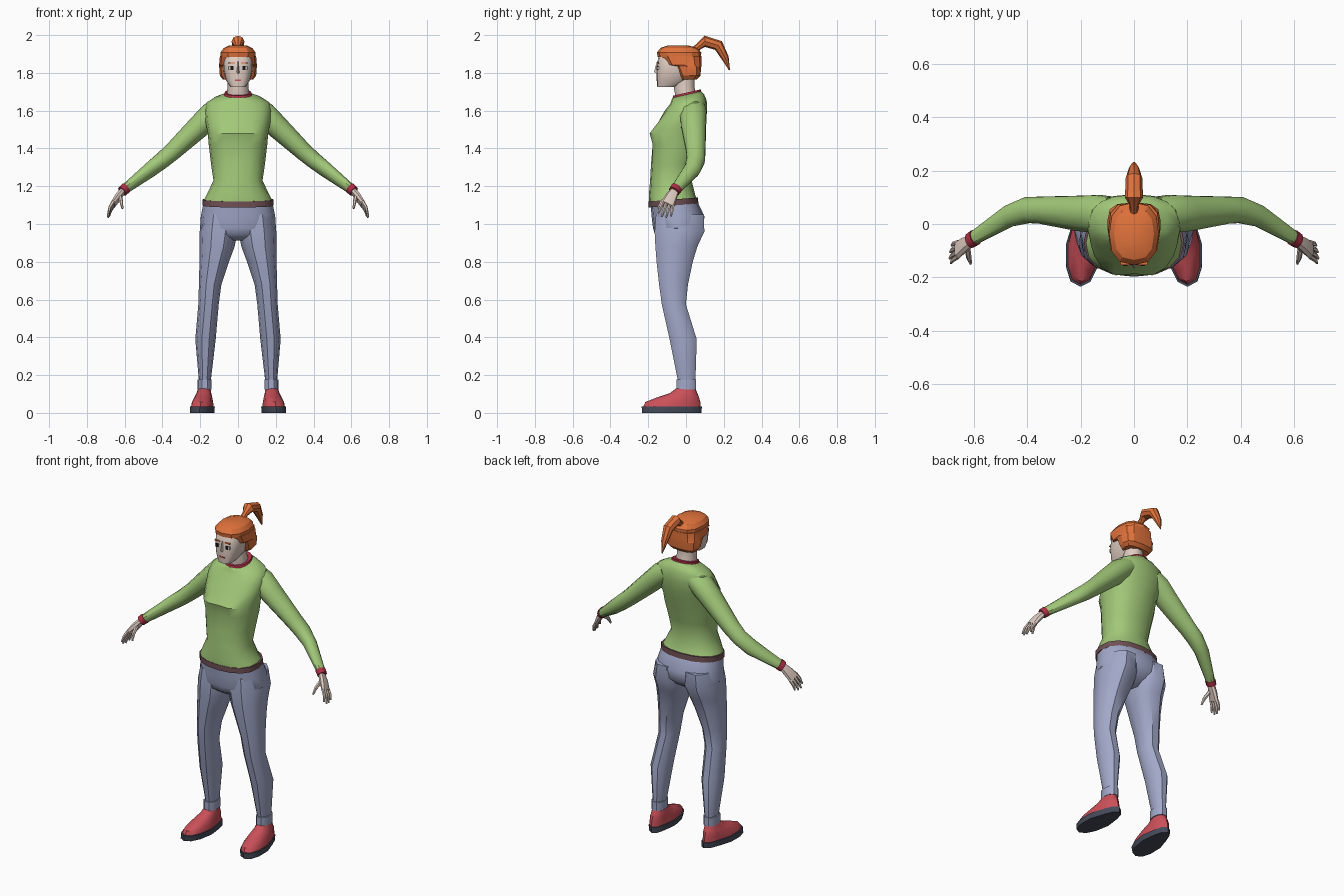
import bpy, bmesh, math
from mathutils import Vector

X = Vector((1, 0, 0))


def mat(name, r, g, b):
    m = bpy.data.materials.new(name)
    m.diffuse_color = (r, g, b, 1)
    return m


GREEN = mat("green", 0.36, 0.58, 0.19)
DENIM = mat("denim", 0.36, 0.39, 0.58)
HAIR = mat("orange", 0.75, 0.17, 0.045)
SKIN = mat("skin", 0.75, 0.61, 0.54)
RED = mat("red", 0.6, 0.08, 0.10)
TRIM = mat("trim", 0.42, 0.03, 0.06)
HEM = mat("brown", 0.16, 0.08, 0.09)
SOLE = mat("sole", 0.06, 0.07, 0.10)
BLACK = mat("black", 0.01, 0.01, 0.01)
WHITE = mat("white", 0.85, 0.85, 0.85)


def finish(name, bm, material, mirror, angle=40):
    bmesh.ops.recalc_face_normals(bm, faces=bm.faces)
    me = bpy.data.meshes.new(name)
    bm.to_mesh(me)
    bm.free()
    me.materials.append(material)
    me.shade_smooth()
    me.set_sharp_from_angle(angle=math.radians(angle))
    ob = bpy.data.objects.new(name, me)
    bpy.context.collection.objects.link(ob)
    if mirror:
        mod = ob.modifiers.new("mirror", 'MIRROR')
        mod.use_mirror_merge = False
    return ob


def ring(c, rx, ry, d, n, p):
    """Superellipse section at c, facing along d."""
    v = d.cross(X).normalized()
    u = v.cross(d).normalized()
    out = []
    for i in range(n):
        a = 2 * math.pi * i / n
        s, k = math.sin(a), math.cos(a)
        s = math.copysign(abs(s) ** (2 / p), s) if abs(s) > 1e-6 else 0
        k = math.copysign(abs(k) ** (2 / p), k) if abs(k) > 1e-6 else 0
        out.append(c + u * rx * k + v * ry * s)
    return out


def loft(name, rings, material, mirror=False, angle=40):
    bm = bmesh.new()
    rows = [[bm.verts.new(co) for co in r] for r in rings]
    n = len(rows[0])
    for a, b in zip(rows, rows[1:]):
        for i in range(n):
            j = (i + 1) % n
            bm.faces.new((a[i], a[j], b[j], b[i]))
    bm.faces.new(rows[0])
    bm.faces.new(rows[-1])
    return finish(name, bm, material, mirror, angle)


def body(name, rows, material, n=16, p=2.3, mirror=False, angle=40):
    """Upright loft; rows are z, x min, x max, y front, y back, tilt."""
    rings = []
    for z, x0, x1, y0, y1, *t in rows:
        d = Vector((0, -(t[0] if t else 0), 1)).normalized()
        rings.append(ring(Vector(((x0 + x1) / 2, (y0 + y1) / 2, z)),
                          (x1 - x0) / 2, (y1 - y0) / 2, d, n, p))
    return loft(name, rings, material, mirror, angle)


def tube(name, path, material, n=8, mirror=False, p=2, angle=40):
    """Loft along a path; items are x, y, z, rx, ry."""
    pts = [Vector(q[:3]) for q in path]
    rings = []
    for i, q in enumerate(path):
        d = (pts[min(i + 1, len(pts) - 1)] - pts[max(i - 1, 0)]).normalized()
        rings.append(ring(pts[i], q[3], q[4], d, n, p))
    return loft(name, rings, material, mirror, angle)


def box(name, c, size, material, mirror=False):
    bm = bmesh.new()
    bmesh.ops.create_cube(bm, size=1)
    for v in bm.verts:
        v.co = Vector([c[i] + v.co[i] * size[i] for i in range(3)])
    return finish(name, bm, material, mirror)


# Sweater body, with a soft dip between the bust points
sweater = body("sweater", [
    (1.12, -.185, .185, -.195, .060, .05), (1.15, -.168, .168, -.197, .050),
    (1.23, -.130, .130, -.190, .030), (1.32, -.143, .143, -.185, .045),
    (1.42, -.155, .155, -.185, .075), (1.48, -.160, .160, -.202, .090),
    (1.54, -.172, .172, -.155, .105), (1.60, -.178, .178, -.112, .112),
    (1.645, -.165, .165, -.085, .110, .1), (1.668, -.125, .125, -.080, .098, .2),
    (1.685, -.074, .074, -.074, .082, .23)], GREEN)
for v in sweater.data.vertices:
    if abs(v.co.x) < .01 and v.co.y < -.1 and 1.4 < v.co.z < 1.56:
        v.co.y += .015
body("sweater_hem", [(1.098, -.188, .188, -.198, .066, .08),
                     (1.13, -.188, .188, -.198, .064, .08)], HEM)
body("collar", [(1.672, -.079, .079, -.076, .084, .23),
                (1.696, -.071, .071, -.070, .080, .23)], TRIM)

# Sleeves and wrist bands
tube("sleeve", [(.09, .035, 1.612, .060, .070), (.14, .038, 1.58, .066, .074),
                (.20, .040, 1.522, .062, .069), (.345, .052, 1.385, .048, .053),
                (.40, .052, 1.338, .045, .050), (.464, .032, 1.288, .039, .046),
                (.605, -.056, 1.18, .024, .028)], GREEN, 10, True)
tube("wrist_band", [(.594, -.050, 1.190, .029, .033),
                    (.614, -.063, 1.172, .027, .031)], TRIM, 10, True)

# Hands with four fingers and a thumb
tube("palm", [(.605, -.058, 1.18, .016, .022), (.635, -.078, 1.143, .018, .032),
              (.662, -.098, 1.103, .013, .038)], SKIN, 8, True, 2.5)
for i, length in enumerate((.85, 1, .95, .75)):
    o = (1.5 - i) * .019
    a = Vector((.658, -.095 - .9 * o, 1.11 + .4 * o))
    b = a + Vector((.032, -.022 - .3 * o, -.076)) * length
    m = a.lerp(b, .5) + Vector((.006, 0, 0))
    tube("finger", [(*a, .010, .010), (*m, .009, .009), (*b, .005, .005)],
         SKIN, 6, True)
tube("thumb", [(.626, -.080, 1.15, .012, .014), (.618, -.128, 1.118, .010, .011),
               (.612, -.148, 1.082, .005, .006)], SKIN, 6, True)

# Trousers: hips, legs, rolled cuffs
body("hips", [(1.115, -.182, .182, -.188, .062), (1.04, -.197, .197, -.182, .098),
              (.98, -.201, .201, -.175, .090), (.945, -.17, .17, -.165, .060),
              (.912, -.07, .07, -.12, .010)], DENIM)
body("trouser_leg", [
    (1.05, .01, .185, -.165, .100), (.96, .002, .203, -.172, .103),
    (.88, .018, .203, -.167, .065), (.80, .048, .204, -.160, .040),
    (.68, .088, .207, -.146, .014), (.575, .102, .210, -.131, .002),
    (.39, .118, .226, -.090, .060), (.17, .144, .207, -.045, .052)],
    DENIM, 10, 2.3, True)
body("trouser_cuff", [(.125, .139, .214, -.053, .056), (.178, .139, .214, -.053, .056)],
     DENIM, 10, 2.6, True)

# Shoes, toes turned slightly outwards
sole = body("shoe_sole", [(0, .122, .250, -.232, .082), (.034, .120, .252, -.235, .084)],
            SOLE, 12, 2.3, True)
shoe = body("shoe", [(.03, .126, .246, -.228, .078), (.058, .130, .242, -.215, .076),
                     (.085, .137, .230, -.145, .068), (.105, .142, .220, -.085, .060),
                     (.14, .148, .208, -.038, .045)], RED, 12, 2.3, True)
for ob in (sole, shoe):
    for v in ob.data.vertices:
        v.co.x -= .10 * (v.co.y + .04) * (1 - v.co.z / .14)
        if v.co.z < .07 and v.co.y > -.06:
            v.co.x = .18 + (v.co.x - .18) * .8

# Neck and head
tube("neck", [(0, .005, 1.66, .064, .058), (0, -.01, 1.72, .056, .057),
              (0, -.005, 1.79, .055, .055)], SKIN, 10)
body("head", [(1.724, -.040, .040, -.152, -.060), (1.765, -.066, .066, -.155, .020),
              (1.82, -.078, .078, -.155, .060), (1.88, -.079, .079, -.148, .065),
              (1.92, -.060, .060, -.120, .050)], SKIN, 16, 2.8)

# Face details
loft("nose", [[Vector((x, y, z)) for x, y in ((-w, -.14), (w, -.14), (0, t))]
              for z, w, t in ((1.795, .014, -.156), (1.806, .014, -.169),
                              (1.86, .006, -.154))], SKIN)
box("eye_white", (.034, -.149, 1.826), (.030, .010, .018), WHITE, True)
box("pupil", (.033, -.150, 1.826), (.016, .013, .019), BLACK, True)
box("eyebrow", (.034, -.148, 1.853), (.034, .010, .006), HAIR, True)
box("mouth", (0, -.152, 1.762), (.034, .010, .008), RED)

# Hair: crown, back and sides, ponytail
body("hair_crown", [(1.885, -.093, .093, -.150, .080), (1.908, -.093, .093, -.154, .081),
                    (1.932, -.075, .075, -.135, .060), (1.946, -.045, .045, -.095, .010)],
     HAIR, 12, 2.5, angle=25)
body("hair_back", [(1.765, -.080, .080, -.030, .058), (1.785, -.096, .096, -.038, .076),
                   (1.835, -.100, .100, -.062, .081), (1.842, -.100, .100, -.108, .082),
                   (1.89, -.096, .096, -.138, .082)], HAIR, 12, 3, angle=25)
tube("ponytail", [(0, .045, 1.922, .018, .018), (0, .068, 1.94, .016, .018),
                  (0, .100, 1.967, .034, .030), (0, .172, 1.945, .031, .029),
                  (0, .207, 1.88, .020, .020), (0, .230, 1.815, .003, .003)],
     HAIR, 8, angle=25)
